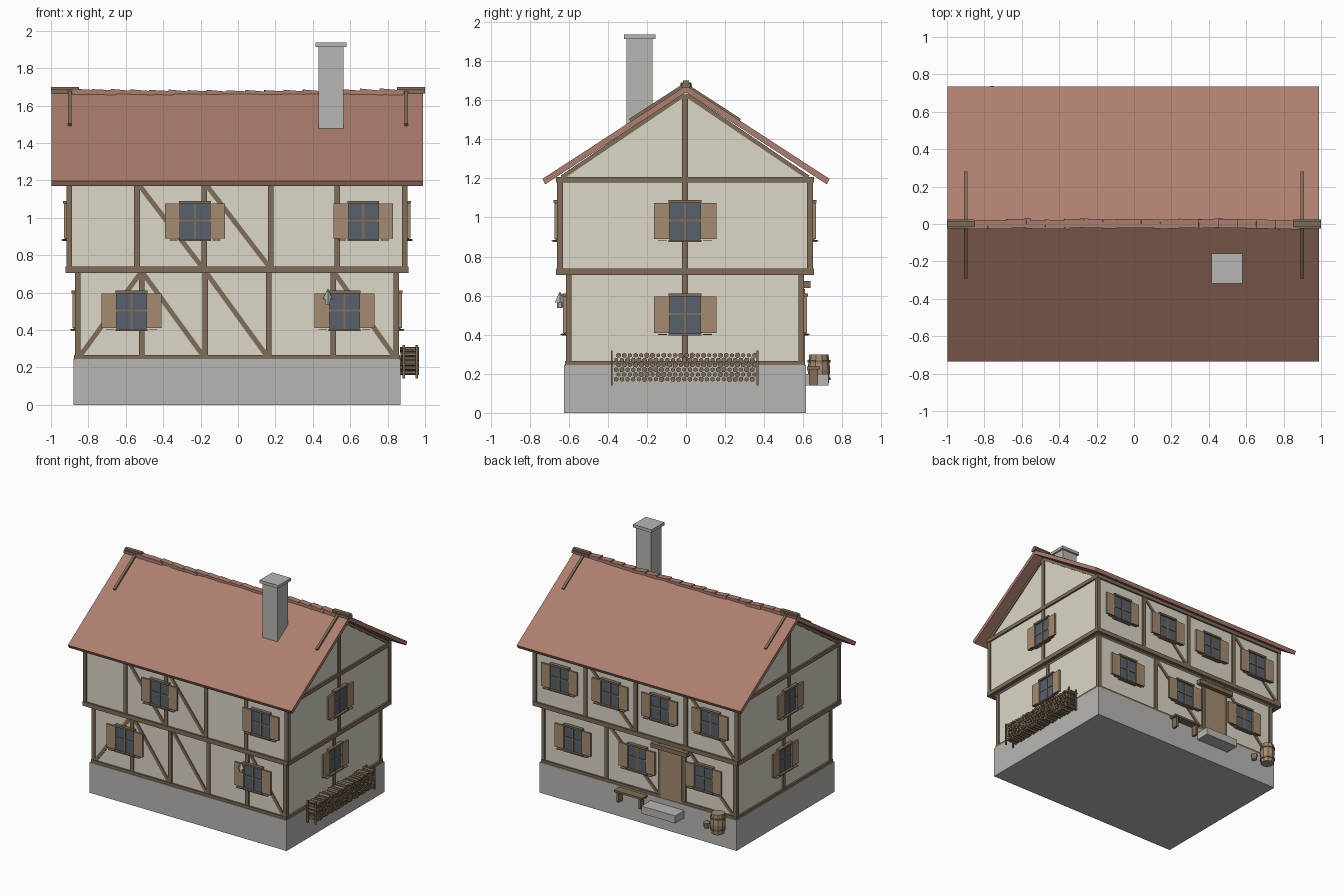
import bpy, bmesh, math, random
from mathutils import Matrix, Vector

if "Cube" in bpy.data.objects:
    bpy.data.objects.remove(bpy.data.objects["Cube"])
random.seed(4)
C = -0.005  # centre of the house body in x and y


def mat(name, r, g, b):
    m = bpy.data.materials.new(name)
    m.diffuse_color = (r, g, b, 1)
    m.use_nodes = True
    m.node_tree.nodes["Principled BSDF"].inputs["Base Color"].default_value = m.diffuse_color
    return m


PLASTER = mat("plaster", .72, .68, .58)
STONE = mat("stone", .48, .47, .45)
ROOF = mat("roof_clay", .42, .21, .16)
TIMBER = mat("timber", .22, .155, .10)
SHUTTER = mat("light_wood", .38, .26, .17)
GLASS = mat("glass", .10, .12, .15)
I = Matrix.Identity(4)


class Part:
    """Collects primitives into one mesh object."""
    def __init__(self, name, material):
        self.name, self.material, self.bm = name, material, bmesh.new()

    def box(self, lo, hi, M=I):
        lo, hi = Vector(lo), Vector(hi)
        m = M @ Matrix.Translation((lo + hi) / 2) @ Matrix.Diagonal((*(hi - lo), 1))
        bmesh.ops.create_cube(self.bm, size=1, matrix=m)

    def beam(self, M, a, b, n0, n1, w=.03):
        """Bar from a to b (u, z) on a wall, between depths n0 and n1."""
        du, dz = b[0] - a[0], b[1] - a[1]
        m = (M @ Matrix.Translation(((a[0] + b[0]) / 2, (n0 + n1) / 2, (a[1] + b[1]) / 2))
             @ Matrix.Rotation(-math.atan2(dz, du), 4, 'Y')
             @ Matrix.Diagonal((math.hypot(du, dz), n1 - n0, w, 1)))
        bmesh.ops.create_cube(self.bm, size=1, matrix=m)

    def cone(self, r1, r2, depth, seg, M):
        bmesh.ops.create_cone(self.bm, cap_ends=True, segments=seg, radius1=r1,
                              radius2=r2, depth=depth, matrix=M)

    def prism(self, pts, x0, x1):
        """Extrude a (y, z) outline along x."""
        f = self.bm.faces.new([self.bm.verts.new((x0, y, z)) for y, z in pts])
        g = bmesh.ops.extrude_face_region(self.bm, geom=[f])["geom"]
        bmesh.ops.translate(self.bm, vec=(x1 - x0, 0, 0),
                            verts=[v for v in g if isinstance(v, bmesh.types.BMVert)])

    def done(self):
        bmesh.ops.recalc_face_normals(self.bm, faces=self.bm.faces[:])
        me = bpy.data.meshes.new(self.name)
        self.bm.to_mesh(me)
        self.bm.free()
        me.materials.append(self.material)
        bpy.context.collection.objects.link(bpy.data.objects.new(self.name, me))


def frame(u, n):
    """Wall frame: u runs along the wall, n points outward."""
    return Matrix(((u[0], n[0], 0, C), (u[1], n[1], 0, C), (0, 0, 1, 0), (0, 0, 0, 1)))


FRONT, BACK = frame((1, 0), (0, -1)), frame((1, 0), (0, 1))
RIGHT, LEFT = frame((0, 1), (1, 0)), frame((0, 1), (-1, 0))
GX, GY, UX, UY = .867, .61, .912, .655   # half sizes of the two floors

# plinth and plastered walls
p = Part("plinth", STONE)
p.box((C - .875, C - .62, 0), (C + .875, C + .62, .245))
p.done()
p = Part("walls", PLASTER)
p.box((C - GX + .01, C - GY + .01, .24), (C + GX - .01, C + GY - .01, .72))
p.box((C - UX + .01, C - UY + .01, .71), (C + UX - .01, C + UY - .01, 1.2))
p.prism([(C - .645, 1.2), (C + .645, 1.2), (0, 1.64)], C - UX + .01, C + UX - .01)
p.done()

# timber frame
t = Part("timber_frame", TIMBER)
posts = {
    "front": ([-.51, -.17, .17, .515], [-.535, -.175, .18, .535]),
    "back": ([-.40, -.185, .29], [-.445, 0, .445]),
    "side": ([0], [0])}
for M, key in ((FRONT, "front"), (BACK, "back"), (RIGHT, "side"), (LEFT, "side")):
    side = key == "side"
    gu, gn, uu, un = (GY, GX, UY, UX) if side else (GX, GY, UX, UY)
    for half, n, z0, z1, us in ((gu, gn, .24, .71, posts[key][0]), (uu, un, .72, 1.2, posts[key][1])):
        for u in us + [-half + .015, half - .015]:
            t.beam(M, (u, z0), (u, z1), n - .025, n)
    for half, n, z, w in ((gu, gn, .252, .026), (uu, un, .722, .034), (uu, un, 1.193, .03)):
        t.beam(M, (-half, z), (half, z), n - .03, n + .004, w)
    if side:   # gable post and rafters
        t.beam(M, (0, 1.2), (0, 1.63), un - .025, un)
        for s in (-1, 1):
            t.beam(M, (s * .63, 1.205), (s * .01, 1.625), un - .025, un - .003, .022)
# braces
for a, b in (((-.52, 1.17), (-.19, .74)), ((-.16, 1.17), (.17, .74))):
    t.beam(FRONT, a, b, UY - .025, UY - .003, .026)
for a, b in (((-.84, .26), (-.52, .7)), ((-.5, .7), (-.18, .26)), ((-.16, .7), (.16, .26)),
             ((.525, .7), (.84, .26))):
    t.beam(FRONT, a, b, GY - .025, GY - .003, .026)
for a, b in (((.43, 1.17), (.02, .74)), ((-.46, 1.17), (-.88, .74))):
    t.beam(BACK, a, b, UY - .025, UY - .003, .026)
for a, b in (((.275, .7), (-.17, .26)), ((-.42, .7), (-.84, .26))):
    t.beam(BACK, a, b, GY - .025, GY - .003, .026)
t.done()

# windows with shutters
g, s, f = Part("window_panes", GLASS), Part("shutters", SHUTTER), Part("window_frames", TIMBER)


def window(M, u, z, n):
    g.box((u - .08, n - .02, z - .1), (u + .08, n + .003, z + .1), M)
    f.box((u - .006, n, z - .1), (u + .006, n + .008, z + .1), M)
    f.box((u - .08, n, z - .005), (u + .08, n + .008, z + .005), M)
    f.box((u - .085, n - .01, z + .09), (u + .085, n + .018, z + .105), M)
    f.box((u - .085, n - .01, z - .11), (u + .085, n + .022, z - .1), M)
    for k in (-1, 1):
        a, b = sorted((u + k * .08, u + k * .16))
        s.box((a, n, z - .095), (b, n + .014, z + .09), M)
        f.box((u + k * .115 - .022, n, z - .106), (u + k * .115 + .022, n + .028, z - .102), M)


for M, n, z, us in ((FRONT, GY, .505, (-.565, .575)), (FRONT, UY, .985, (-.225, .675)),
                    (BACK, GY, .505, (-.58, .01, .58)), (BACK, UY, .985, (-.67, -.22, .22, .67)),
                    (RIGHT, GX, .505, (0,)), (RIGHT, UX, .985, (0,)),
                    (LEFT, GX, .505, (0,)), (LEFT, UX, .985, (0,))):
    for u in us:
        window(M, u, z, n)
for part in (g, s, f):
    part.done()

# roof slab
r = Part("roof", ROOF)
r.prism([(-.735, 1.197), (0, 1.675), (.735, 1.197), (.72, 1.17), (0, 1.64), (-.72, 1.17)], -.997, .99)
r.done()
# overlapping ridge tiles, slightly sagging in the middle
r = Part("ridge_tiles", ROOF)
for i in range(17):
    x = -.82 + i * .1025
    m = (Matrix.Translation((x, random.uniform(-.004, .004), 1.664 + .012 * x * x))
         @ Matrix.Rotation(random.uniform(.05, .11), 4, 'Y')
         @ Matrix.Rotation(random.uniform(-.05, .05), 4, 'Z'))
    r.box((-.065, -.024, -.016), (.065, .024, .014), m)
r.done()
# ridge end boards and battens on the slopes
b = Part("ridge_end_boards", TIMBER)
for k in (-1, 1):
    a, c = sorted((k * 1.0, k * .85))
    b.box((a, -.024, 1.665), (c, .024, 1.685))
    b.box((a, -.015, 1.685), (c, .015, 1.7))
    for M in (RIGHT,):
        for q in (-1, 1):
            b.beam(M, (q * .28, 1.495), (0, 1.677), k * .9 - C - .01, k * .9 - C + .01, .022)
b.done()
# chimney
c = Part("chimney", STONE)
c.box((.43, -.305, 1.4), (.565, -.172, 1.915))
c.box((.415, -.318, 1.913), (.58, -.157, 1.937))
c.done()

# door, lintel and step on the back
d = Part("door", SHUTTER)
d.box((-.388, .56, .245), (-.2, .61, .635))
d.done()
d = Part("door_lintel", TIMBER)
d.box((-.45, .58, .64), (-.13, .637, .675))
d.done()
d = Part("door_step", STONE)
d.box((-.415, .6, .14), (-.115, .73, .2))
d.done()
# bench
d = Part("bench", TIMBER)
d.box((-.09, .62, .222), (.16, .685, .238))
for x in (-.07, .125):
    d.box((x, .63, .14), (x + .018, .675, .225))
d.done()
# barrel with hoops, and a small bucket
b, h = Part("barrel", SHUTTER), Part("barrel_hoops", TIMBER)
T = Matrix.Translation
b.cone(.049, .058, .08, 10, T((-.76, .68, .18)))
b.cone(.058, .049, .08, 10, T((-.76, .68, .26)))
for z in (.175, .265):
    h.cone(.059, .059, .012, 10, T((-.76, .68, z)))
b.cone(.02, .026, .045, 8, T((-.645, .66, .163)))
b.done()
h.done()
# lantern on the front
d = Part("lantern", STONE)
d.cone(.026, .002, .055, 4, T((.48, -.645, .592)))
d.cone(.014, .016, .03, 6, T((.48, -.645, .552)))
d.box((.475, -.65, .6), (.485, -.6, .608))
d.done()
# firewood stack with end stakes
w = Part("firewood", TIMBER)
for row in range(6):
    for i in range(25):
        y = -.357 + i * .029 + (row % 2) * .012
        m = (T((.918 + random.uniform(-.006, .006), y, .172 + row * .0245))
             @ Matrix.Rotation(math.pi / 2, 4, 'Y') @ Matrix.Rotation(random.random(), 4, 'Z'))
        rad = random.uniform(.011, .0145)
        w.cone(rad, rad, .09, 6, m)
for y in (-.38, .365):
    for x in (.88, .95):
        w.box((x, y - .005, .14), (x + .012, y + .005, .32))
w.done()
